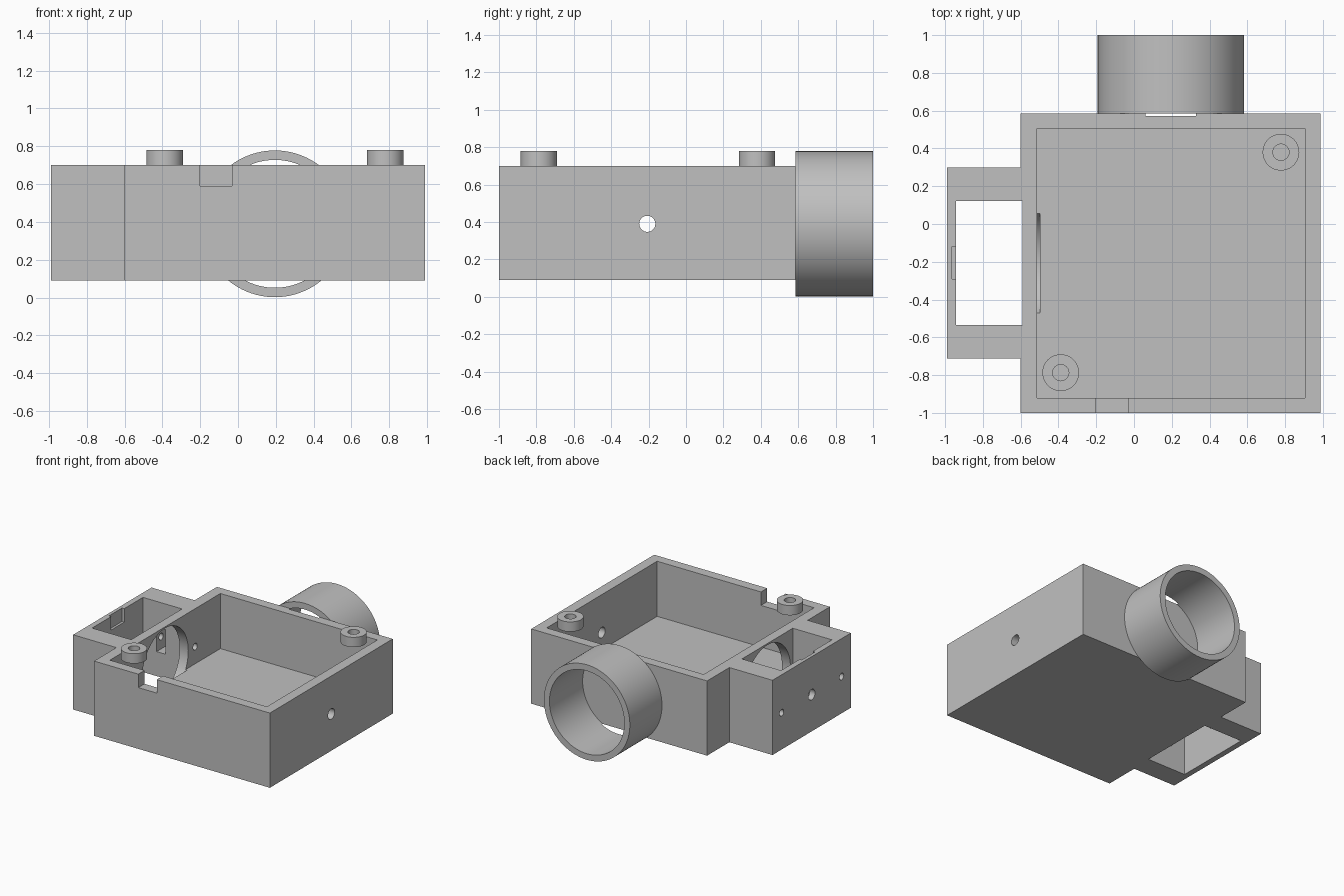
import bpy, bmesh, math
from mathutils import Matrix

cube = bpy.data.objects.get("Cube")
if cube:
    bpy.data.objects.remove(cube, do_unlink=True)

grey = bpy.data.materials.new("light_grey")
grey.use_nodes = True
COLOUR = (0.53, 0.53, 0.53, 1)
grey.diffuse_color = COLOUR
grey.node_tree.nodes["Principled BSDF"].inputs["Base Color"].default_value = COLOUR


def to_object(name, bm):
    bmesh.ops.recalc_face_normals(bm, faces=bm.faces)
    mesh = bpy.data.meshes.new(name)
    bm.to_mesh(mesh)
    bm.free()
    mesh.materials.append(grey)
    obj = bpy.data.objects.new(name, mesh)
    bpy.context.collection.objects.link(obj)
    return obj


def prism(name, outline, z0, z1):
    bm = bmesh.new()
    face = bm.faces.new([bm.verts.new((x, y, z0)) for x, y in outline])
    top = bmesh.ops.extrude_face_region(bm, geom=[face])["geom"]
    bmesh.ops.translate(bm, vec=(0, 0, z1 - z0),
                        verts=[v for v in top if isinstance(v, bmesh.types.BMVert)])
    return to_object(name, bm)


def box(name, x0, x1, y0, y1, z0, z1):
    return prism(name, [(x0, y0), (x1, y0), (x1, y1), (x0, y1)], z0, z1)


def cylinder(name, axis, start, end, centre, radius, sides=64):
    """Cylinder along an axis; centre holds the other two coordinates in order."""
    bm = bmesh.new()
    bmesh.ops.create_cone(bm, cap_ends=True, segments=sides, radius1=radius,
                          radius2=radius, depth=end - start)
    place = list(centre)
    place.insert("XYZ".index(axis), (start + end) / 2)
    turn = {"X": Matrix.Rotation(math.pi / 2, 4, "Y"),
            "Y": Matrix.Rotation(math.pi / 2, 4, "X"), "Z": Matrix()}[axis]
    bmesh.ops.transform(bm, matrix=Matrix.Translation(place) @ turn, verts=bm.verts)
    return to_object(name, bm)


def cut(target, cutter):
    mod = target.modifiers.new("cut", "BOOLEAN")
    mod.operation, mod.solver, mod.object = "DIFFERENCE", "EXACT", cutter
    bpy.context.view_layer.objects.active = target
    bpy.ops.object.modifier_apply(modifier=mod.name)
    bpy.data.objects.remove(cutter, do_unlink=True)


def smooth(obj):
    bpy.ops.object.select_all(action="DESELECT")
    obj.select_set(True)
    bpy.context.view_layer.objects.active = obj
    bpy.ops.object.shade_smooth_by_angle(angle=math.radians(30))


BOTTOM, TOP, AXIS, BACK = 0.09, 0.70, 0.39, 0.585
SIDE_Y = -0.207          # centre line of the side bay
FLOOR = 0.25
BORE = 0.338

# Housing: square tray with a narrower bay on its side
half = 0.505
housing = prism("housing", [
    (0.988, -1), (0.988, BACK), (-0.6, BACK), (-0.6, SIDE_Y + half),
    (-0.99, SIDE_Y + half), (-0.99, SIDE_Y - half), (-0.6, SIDE_Y - half),
    (-0.6, -1)], BOTTOM, TOP)

# Tray hollow and the open shaft of the bay
cut(housing, box("cutter", -0.513, 0.905, -0.92, 0.505, FLOOR, 1))
cut(housing, box("cutter", -0.943, -0.59, SIDE_Y - 0.328, SIDE_Y + 0.328, 0, 1))

# Round window between tray and bay, grazing the tray floor
cut(housing, cylinder("cutter", "X", -0.7, -0.498, (SIDE_Y, AXIS), 0.298))

# Shallow seat for the tube bore in the back wall
cut(housing, cylinder("cutter", "Y", 0.572, 0.7, (0.195, AXIS), BORE, 96))

# Cable notches in the front wall and the bay's outer wall
cut(housing, box("cutter", -0.2, -0.033, -1.1, -0.88, 0.59, 1))
cut(housing, box("cutter", -0.963, -0.9, -0.29, -0.12, 0.59, 1))

# Centre pin holes through both side walls
cut(housing, cylinder("cutter", "X", -1.1, -0.9, (SIDE_Y, AXIS), 0.043, 32))
cut(housing, cylinder("cutter", "X", 0.8, 1.1, (SIDE_Y, AXIS), 0.043, 32))

# Screw holes along the bay's cheeks, each with a nut slot
for side in (-1, 1):
    near, far = sorted((SIDE_Y + side * 0.3, SIDE_Y + side * 0.45))
    cut(housing, box("cutter", -0.82, -0.74, near, far, 0.29, 0.49))
    cut(housing, cylinder("cutter", "X", -1.1, -0.4,
                          (SIDE_Y + side * 0.387, AXIS), 0.027, 24))
smooth(housing)

# Eyepiece tube on the back
tube = cylinder("back_tube", "Y", BACK, 1, (0.195, AXIS), 0.388, 96)
cut(tube, cylinder("cutter", "Y", 0.5, 1.1, (0.195, AXIS), BORE, 96))
smooth(tube)

# Spacer rings at two opposite corners
for name, centre in (("front_spacer", (-0.388, -0.787)), ("back_spacer", (0.778, 0.38))):
    ring = cylinder(name, "Z", TOP, 0.78, centre, 0.097, 48)
    cut(ring, cylinder("cutter", "Z", 0.6, 0.9, centre, 0.043, 32))
    smooth(ring)
